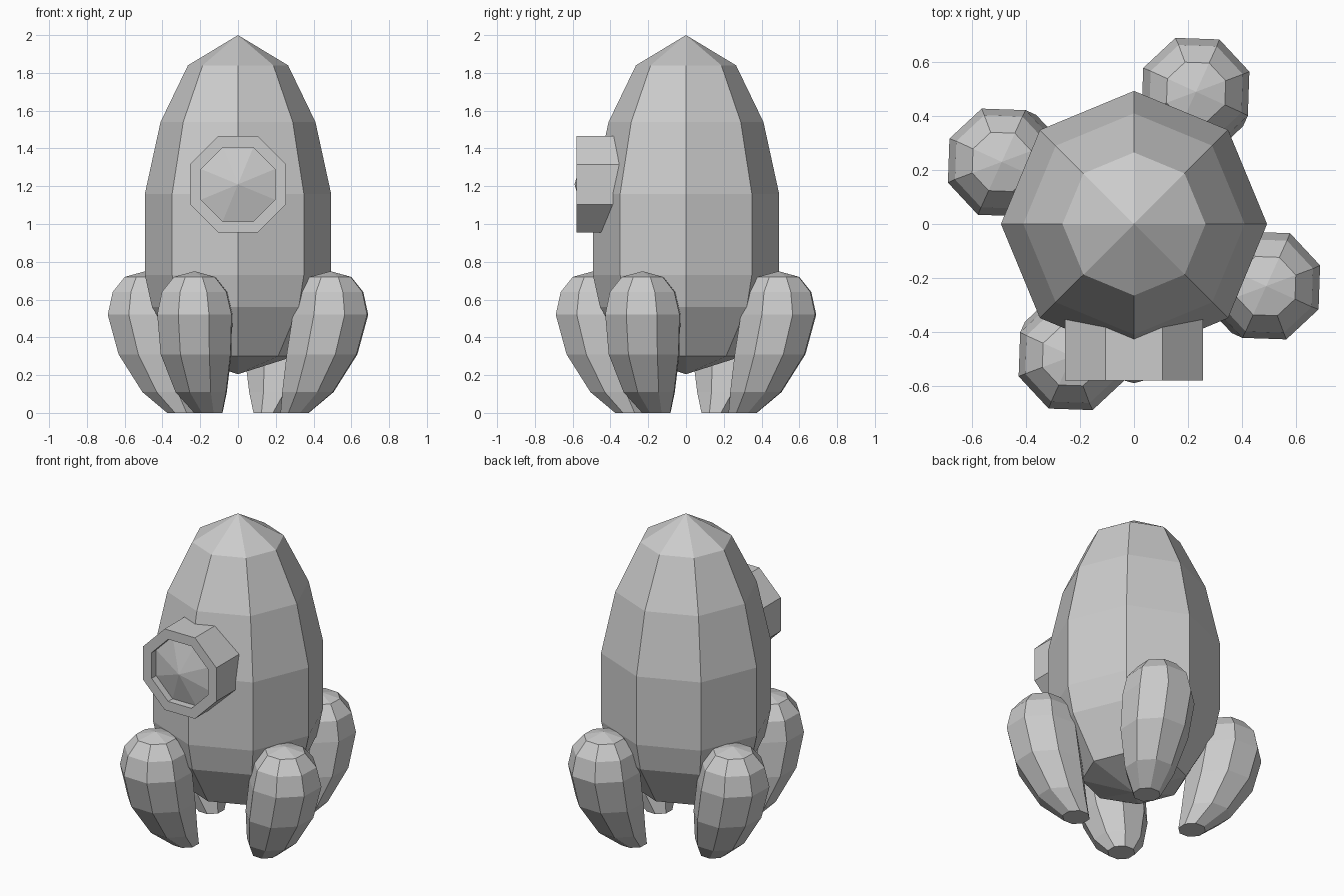
import bpy, bmesh
from math import sin, cos, radians, pi
from mathutils import Matrix, Vector

if "Cube" in bpy.data.objects:
    bpy.data.objects.remove(bpy.data.objects["Cube"])

SIDES = 8


def loft(name, sections, phase=0.0, matrix=Matrix(), closed=False):
    """Skin eight-sided rings (x, y, z, radius); radius 0 makes a pole, open ends get caps."""
    bm = bmesh.new()
    rings = []
    for x, y, z, r in sections:
        n = SIDES if r > 0 else 1
        rings.append([bm.verts.new((x + r * cos(phase + 2 * pi * i / SIDES),
                                    y + r * sin(phase + 2 * pi * i / SIDES), z))
                      for i in range(n)])
    pairs = list(zip(rings, rings[1:]))
    if closed:
        pairs.append((rings[-1], rings[0]))
    for a, b in pairs:
        for i in range(SIDES):
            j = (i + 1) % SIDES
            if len(a) == 1:
                bm.faces.new((a[0], b[j], b[i]))
            elif len(b) == 1:
                bm.faces.new((a[i], a[j], b[0]))
            else:
                bm.faces.new((a[i], a[j], b[j], b[i]))
    if not closed:
        for ring in (rings[0], rings[-1]):
            if len(ring) > 1:
                bm.faces.new(ring)
    bmesh.ops.recalc_face_normals(bm, faces=bm.faces)
    bm.transform(matrix)
    mesh = bpy.data.meshes.new(name)
    bm.to_mesh(mesh)
    bm.free()
    obj = bpy.data.objects.new(name, mesh)
    bpy.context.collection.objects.link(obj)
    return obj


# Hull: faceted bullet shape
hull = [(0.205, 0), (0.30, 0.30), (0.56, 0.455), (0.73, 0.493),
        (1.16, 0.493), (1.54, 0.41), (1.84, 0.265), (2.0, 0)]
loft("rocket_hull", [(0, 0, z, r) for z, r in hull])

# Four fins: bulbous pods sweeping inwards to flat feet
fin = [(0.30, -0.157, 0, 0.08), (0.37, -0.195, 0.11, 0.145),
       (0.445, -0.222, 0.31, 0.20), (0.49, -0.228, 0.52, 0.213),
       (0.49, -0.23, 0.64, 0.185), (0.49, -0.23, 0.72, 0.117),
       (0.49, -0.23, 0.75, 0)]
for k in range(4):
    loft(f"fin_{k + 1}", fin, phase=radians(20.5),
         matrix=Matrix.Rotation(k * pi / 2, 4, 'Z'))

# Porthole: octagonal frame facing the front, with a shallow pointed pane
facing = Matrix.Translation(Vector((0, 0, 1.21))) @ Matrix.Rotation(pi / 2, 4, 'X')
frame = [(0.30, 0.276), (0.58, 0.276), (0.58, 0.212), (0.30, 0.212)]
loft("porthole_frame", [(0, 0, d, r) for d, r in frame],
     phase=pi / 8, matrix=facing, closed=True)
loft("porthole_pane", [(0, 0, 0.535, 0.212), (0, 0, 0.59, 0)],
     phase=pi / 8, matrix=facing)
